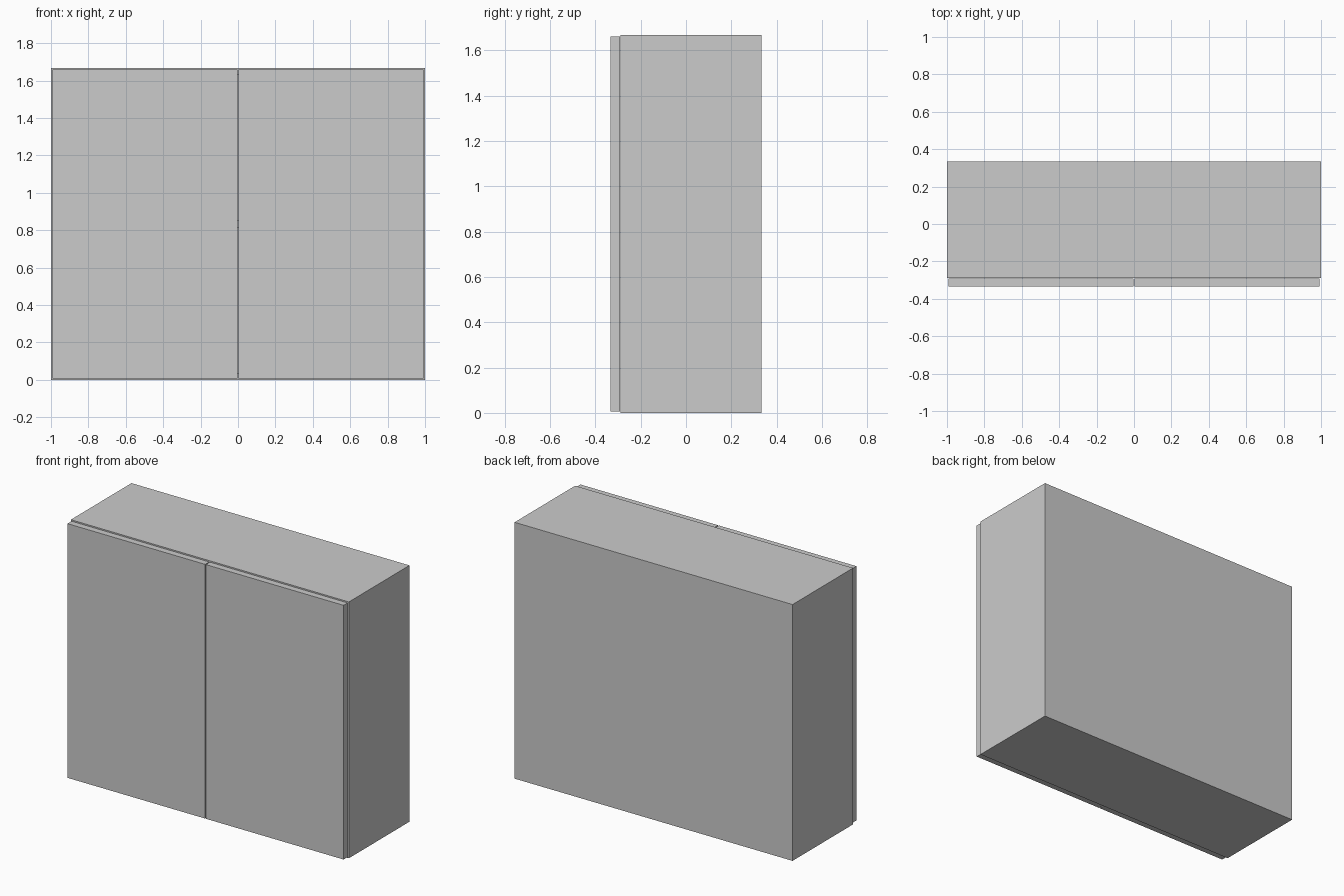
import bpy

if "Cube" in bpy.data.objects:
    bpy.data.objects.remove(bpy.data.objects["Cube"])

W, D, H, T = 1.0, 0.3333, 1.667, 0.037   # half width, half depth, height, board
FRONT = -0.289                           # front edge of the carcass
BACK_T = 0.02


def board(name, x0, x1, y0, y1, z0, z1):
    bpy.ops.mesh.primitive_cube_add(
        size=1, location=((x0 + x1) / 2, (y0 + y1) / 2, (z0 + z1) / 2))
    ob = bpy.context.object
    ob.name = name
    ob.scale = (x1 - x0, y1 - y0, z1 - z0)
    bpy.ops.object.transform_apply(location=False, rotation=False, scale=True)
    return ob


# side panels and doors, left and right
for label, s in (("left", -1), ("right", 1)):
    xs = sorted((s * W, s * (W - T)))
    board(label + "_side_panel", *xs, FRONT, D, 0, H)
    xs = sorted((s * 0.003, s * 0.993))
    board(label + "_door", *xs, -D, FRONT - 0.003, 0.007, H - 0.007)

# horizontal boards between the sides
inner = W - T
board("bottom_panel", -inner, inner, FRONT, D, 0, T)
board("top_panel", -inner, inner, FRONT, D, H - T, H)
board("shelf", -inner, inner, FRONT, D - BACK_T, 0.815, 0.815 + T)

# back panel closing the carcass
board("back_panel", -inner, inner, D - BACK_T, D, T, H - T)
